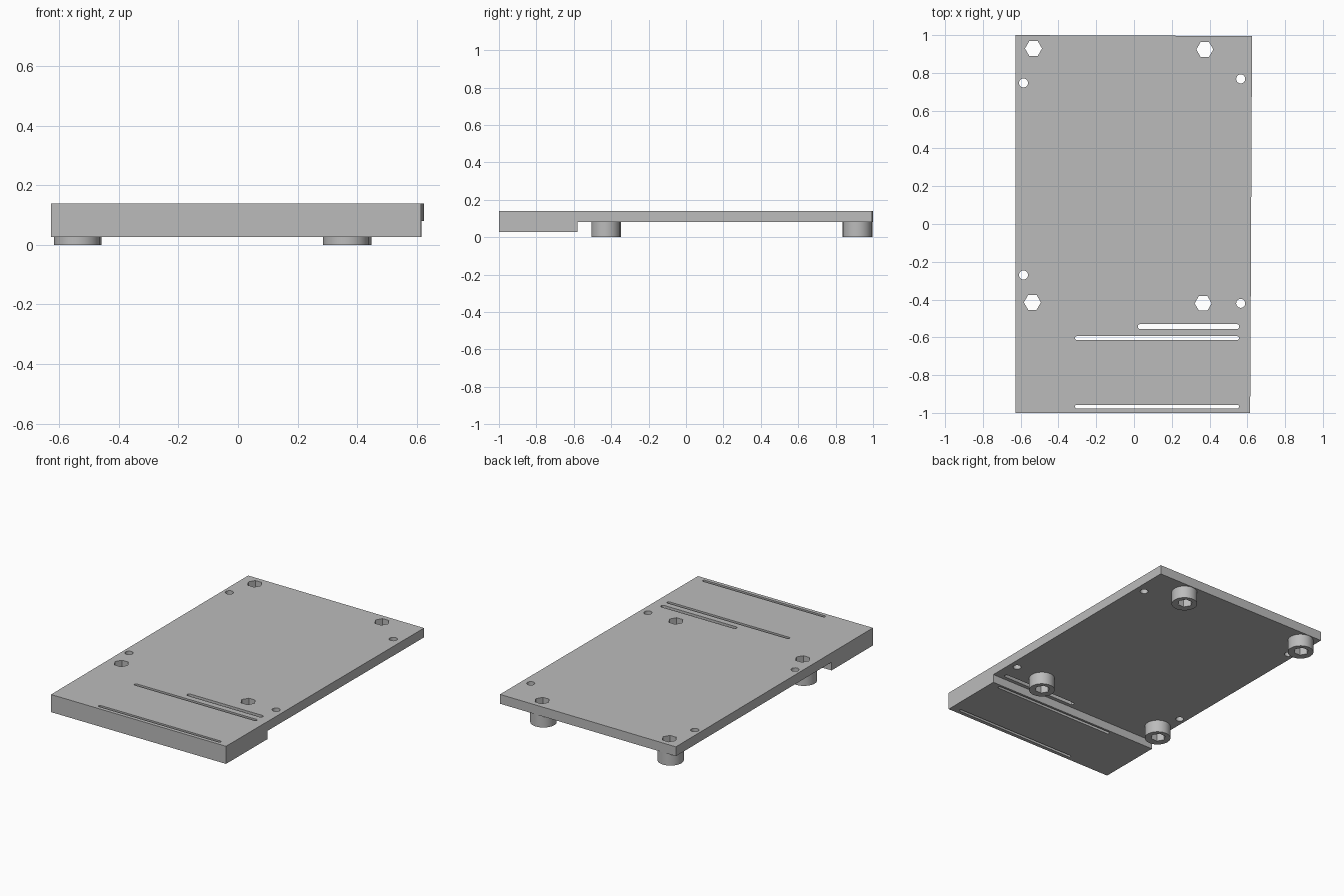
import bpy, bmesh, math

cube = bpy.data.objects.get("Cube")
if cube:
    bpy.data.objects.remove(cube, do_unlink=True)

grey = bpy.data.materials.new("mid grey")
grey.use_nodes = True
grey.diffuse_color = (0.5, 0.5, 0.5, 1)
grey.node_tree.nodes["Principled BSDF"].inputs["Base Color"].default_value = (0.5, 0.5, 0.5, 1)

TOP, UNDER, STEP = 0.14, 0.08, 0.027


def add_prism(bm, outline, z0, z1):
    """Extrude an outline of (x, y) points from z0 to z1."""
    face = bm.faces.new([bm.verts.new((x, y, z0)) for x, y in outline])
    ext = bmesh.ops.extrude_face_region(bm, geom=[face])
    for v in ext["geom"]:
        if isinstance(v, bmesh.types.BMVert):
            v.co.z = z1


def ring(x, y, r, sides):
    return [(x + r * math.cos(math.tau * i / sides),
             y + r * math.sin(math.tau * i / sides)) for i in range(sides)]


def slot(x0, x1, y, r):
    """Outline of a slot with rounded ends."""
    steps = 6
    angles = [math.pi * i / steps - math.pi / 2 for i in range(steps + 1)]
    right = [(x1 - r + r * math.cos(a), y + r * math.sin(a)) for a in angles]
    left = [(x0 + r - r * math.cos(a), y - r * math.sin(a)) for a in angles]
    return right + left


def make_object(name, bm):
    bmesh.ops.recalc_face_normals(bm, faces=bm.faces)
    mesh = bpy.data.meshes.new(name)
    bm.to_mesh(mesh)
    bm.free()
    mesh.materials.append(grey)
    ob = bpy.data.objects.new(name, mesh)
    bpy.context.collection.objects.link(ob)
    return ob


def cut(ob, outlines):
    """Cut vertical through-holes, then shade with sharp edges kept."""
    bm = bmesh.new()
    for outline in outlines:
        add_prism(bm, outline, -0.1, 0.3)
    cutter = make_object("hole_cutter", bm)
    cutter.hide_render = True
    mod = ob.modifiers.new("holes", "BOOLEAN")
    mod.operation = "DIFFERENCE"
    mod.solver = "EXACT"
    mod.object = cutter
    bpy.ops.object.select_all(action="DESELECT")
    bpy.context.view_layer.objects.active = ob
    ob.select_set(True)
    bpy.ops.object.modifier_apply(modifier=mod.name)
    bpy.ops.object.shade_smooth_by_angle(angle=math.radians(30))
    bpy.data.objects.remove(cutter, do_unlink=True)


# Base plate with a thick front block: side profile extruded across x
profile = [(-1, STEP), (-0.58, STEP), (-0.58, UNDER), (1, UNDER), (1, TOP), (-1, TOP)]
bm = bmesh.new()
side = bm.faces.new([bm.verts.new((-0.628, y, z)) for y, z in profile])
ext = bmesh.ops.extrude_face_region(bm, geom=[side])
for v in ext["geom"]:
    if isinstance(v, bmesh.types.BMVert):
        # The +x edge flares slightly toward the back
        v.co.x = 0.62 + 0.005 * v.co.y
        if v.co.y > 0.9:
            v.co.y = 0.995
plate = make_object("base_plate", bm)

hex_spots = {
    "back_right": (-0.532, 0.929), "back_left": (0.375, 0.924),
    "front_right": (-0.538, -0.415), "front_left": (0.366, -0.42),
}
hexes = {k: ring(x, y, 0.045, 6) for k, (x, y) in hex_spots.items()}
screw_holes = [ring(x, y, 0.024, 24) for x, y in
               ((-0.585, 0.747), (0.565, 0.768), (-0.585, -0.27), (0.565, -0.42))]
slots = [slot(0.02, 0.557, -0.543, 0.013),
         slot(-0.313, 0.557, -0.604, 0.01),
         slot(-0.313, 0.557, -0.967, 0.009)]
cut(plate, list(hexes.values()) + screw_holes + slots)

# Round standoffs under the plate, each with a hexagonal bore
for key, (x, y) in hex_spots.items():
    bm = bmesh.new()
    add_prism(bm, ring(x - 0.003, y - 0.009, 0.077, 48), 0, UNDER)
    cut(make_object(key + "_standoff", bm), [hexes[key]])
